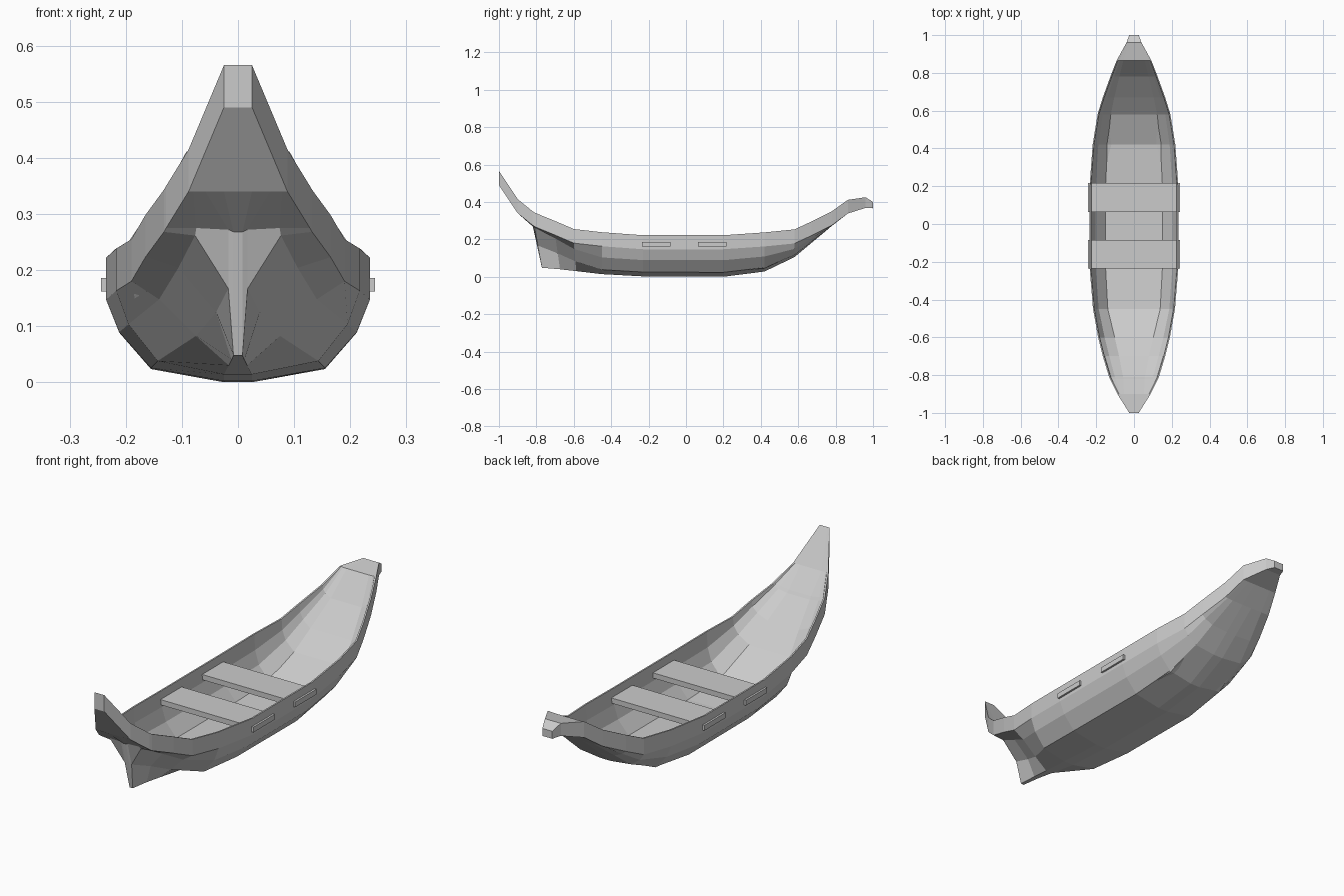
import bpy, bmesh

if "Cube" in bpy.data.objects:
    bpy.data.objects.remove(bpy.data.objects["Cube"])

def lerp(a, b, t):
    return a + (b - a) * t

# Hull stations: y, half width, rim height, keel height, skeg pinch, inner floor height
STATIONS = [
    (-1.00, .025, .565, .490, 0, .565),
    (-0.90, .088, .415, .340, 0, .413),
    (-0.82, .128, .350, .268, 1, .330),
    (-0.81, .132, .343, .048, 1, .318),
    (-0.70, .165, .298, .040, .8, .228),
    (-0.60, .190, .255, .030, .5, .150),
    (-0.45, .217, .238, .014, 0, .048),
    (-0.23, .235, .222, .002, 0, .028),
    (0.20, .235, .222, .000, 0, .028),
    (0.42, .219, .237, .028, 0, .045),
    (0.58, .193, .253, .105, 0, .120),
    (0.67, .165, .295, .180, 0, .197),
    (0.78, .125, .350, .272, 0, .300),
    (0.865, .092, .411, .338, 0, .409),
    (0.96, .040, .425, .368, 0, .425),
    (1.00, .025, .400, .366, 0, .400),
]

def section(y, w, rim, keel, p, floor):
    """Closed ring: outside from rim to rim under the keel, then back along the inside."""
    band = max(rim - .075, keel)
    outer = [(w, rim), (w, band),
             (w * lerp(.9, .58, p), lerp(band, keel, lerp(.4, .03, p))),
             (w * lerp(.66, .13, p), lerp(band, keel, lerp(.84, .46, p))),
             (min(lerp(.025, .008, p), .3 * w), keel)]
    outer = [(x, y + p * .18 * max(0, band - z), z) for x, z in outer]
    wi = w - min(.007, .1 * w)
    inner = [(wi, y, rim), (wi * .98, y, lerp(floor, rim, .63)),
             (wi * (.89 - .08 * p), y, lerp(floor, rim, .31)),
             (wi * (.66 - .2 * p), y, floor)]
    mirror = lambda pts: [(-x, yy, z) for x, yy, z in pts]
    return outer + mirror(outer)[::-1] + mirror(inner) + inner[::-1]

# Hull with prow, stern and skeg, lofted through the stations
bm = bmesh.new()
rings = [[bm.verts.new(c) for c in section(*s)] for s in STATIONS]
n = len(rings[0])
for a, b in zip(rings, rings[1:]):
    for i in range(n):
        j = (i + 1) % n
        bm.faces.new((a[i], a[j], b[j], b[i]))
bm.faces.new(rings[0])
bm.faces.new(rings[-1][::-1])
bmesh.ops.remove_doubles(bm, verts=bm.verts, dist=1e-4)
bmesh.ops.recalc_face_normals(bm, faces=bm.faces)
mesh = bpy.data.meshes.new("hull")
bm.to_mesh(mesh)
bm.free()
bpy.context.collection.objects.link(bpy.data.objects.new("hull", mesh))

# Plank seats whose ends poke through the hull sides
for name, y in (("front_seat", -.16), ("rear_seat", .14)):
    bpy.ops.mesh.primitive_cube_add(size=1, location=(0, y, .174))
    seat = bpy.context.object
    seat.name = name
    seat.scale = (.488, .152, .024)
